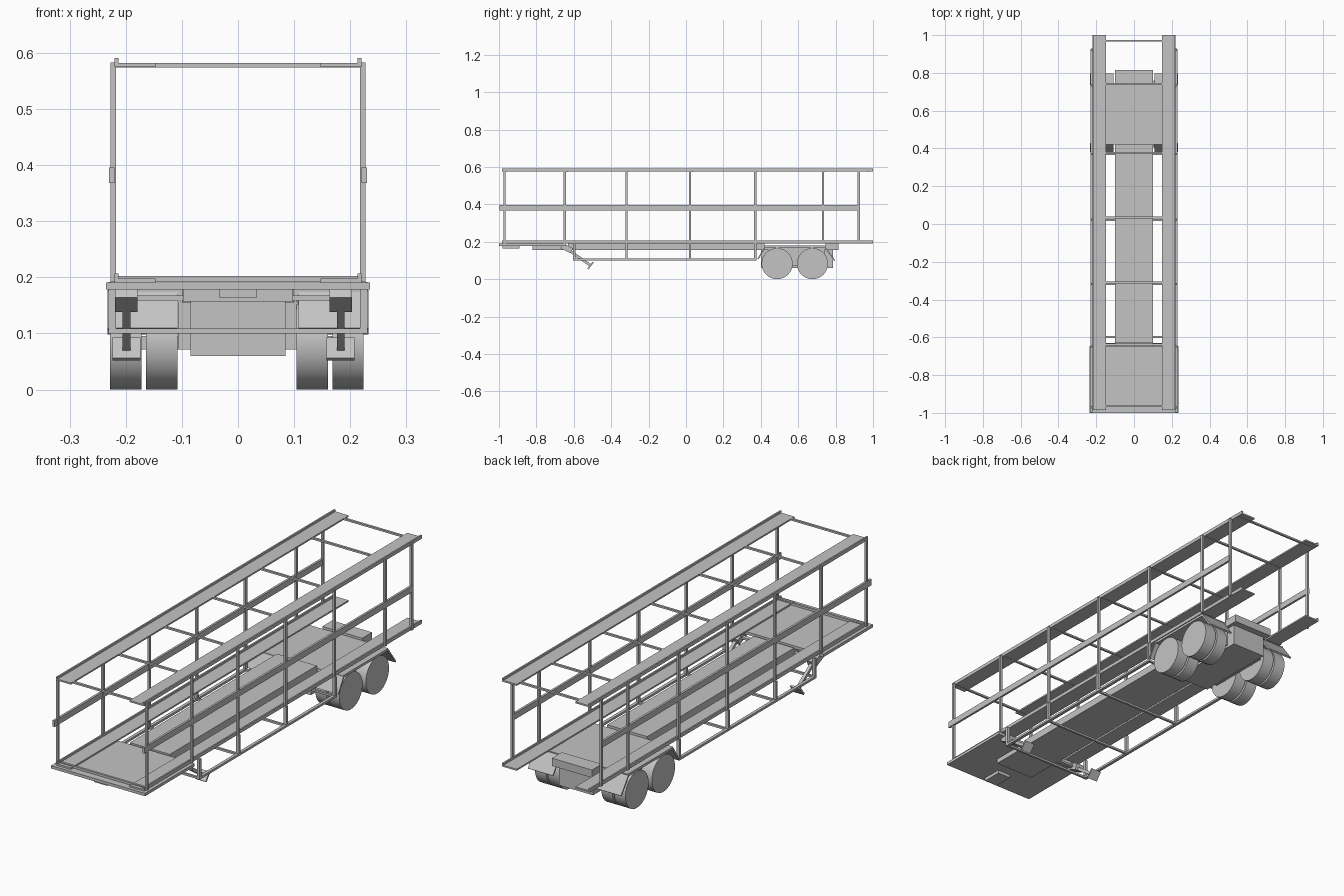
import bpy, bmesh
from math import pi
from mathutils import Matrix, Vector

cube = bpy.data.objects.get("Cube")
if cube:
    bpy.data.objects.remove(cube, do_unlink=True)

grey = bpy.data.materials.new("steel_grey")
grey.use_nodes = True
COLOUR = (0.55, 0.55, 0.55, 1)
grey.diffuse_color = COLOUR
grey.node_tree.nodes["Principled BSDF"].inputs["Base Color"].default_value = COLOUR


def finish(name, bm):
    mesh = bpy.data.meshes.new(name)
    bm.to_mesh(mesh)
    bm.free()
    mesh.materials.append(grey)
    ob = bpy.data.objects.new(name, mesh)
    bpy.context.collection.objects.link(ob)
    return ob


def box(name, x, y, z):
    """Block given by its (low, high) range on each axis."""
    bm = bmesh.new()
    bmesh.ops.create_cube(bm, size=1)
    bm.transform(Matrix.Translation([sum(r) / 2 for r in (x, y, z)])
                 @ Matrix.Diagonal([r[1] - r[0] for r in (x, y, z)] + [1]))
    return finish(name, bm)


def pair(name, x, y, z):
    """The same block on the left and the right."""
    box(name + "_left", x, y, z)
    box(name + "_right", (-x[1], -x[0]), y, z)


def slanted(name, x, start, end, thick):
    """Flat bar running between two (y, z) points."""
    a, b = Vector((0, *start)), Vector((0, *end))
    bm = bmesh.new()
    bmesh.ops.create_cube(bm, size=1)
    turn = (b - a).to_track_quat('Y', 'X').to_matrix().to_4x4()
    bm.transform(Matrix.Translation((a + b) / 2 + Vector((sum(x) / 2, 0, 0))) @ turn
                 @ Matrix.Diagonal((x[1] - x[0], (b - a).length, thick, 1))
                 if abs(turn[0][0]) > 0.5 else
                 Matrix.Translation((a + b) / 2 + Vector((sum(x) / 2, 0, 0))) @ turn
                 @ Matrix.Diagonal((thick, (b - a).length, x[1] - x[0], 1)))
    return finish(name, bm)


# Upper and lower angle rails: wide flange with a small upright lip
for level, z in (("top", 0.575), ("bottom", 0.191)):
    pair(level + "_rail_flange", (0.147, 0.219), (-0.985, 1), (z, z + 0.007))
    pair(level + "_rail_lip", (0.213, 0.22), (-0.985, 1), (z, z + 0.016))

# Side posts and top cross bars
for i, y in enumerate((-0.97, -0.648, -0.318, 0.022, 0.37, 0.733, 0.923)):
    pair(f"side_post_{i}", (0.217, 0.227), (y - 0.006, y + 0.006), (0.192, 0.583))
for i, y in enumerate((-0.965, -0.637, -0.31, 0.035, 0.377, 0.742, 0.97)):
    box(f"top_cross_bar_{i}", (-0.217, 0.217), (y - 0.005, y + 0.005), (0.574, 0.582))
box("bottom_front_cross_bar", (-0.217, 0.217), (-0.97, -0.96), (0.192, 0.202))

# Middle side rail
pair("middle_rail", (0.22, 0.23), (-0.997, 0.926), (0.368, 0.396))

# Front deck, coupling block and neck
box("front_deck", (-0.235, 0.235), (-1, -0.645), (0.178, 0.191))
box("coupling_block", (-0.033, 0.033), (-0.98, -0.89), (0.163, 0.178))
box("neck", (-0.098, 0.098), (-0.82, -0.6), (0.157, 0.178))

# Central spine
box("spine", (-0.1, 0.1), (-0.63, 0.42), (0.157, 0.19))
box("rear_spine", (-0.1, 0.1), (0.42, 0.815), (0.155, 0.175))
box("rear_spine_end", (-0.1, 0.1), (0.745, 0.815), (0.155, 0.19))

# Underslung side guard frame
pair("guard_rail", (0.217, 0.231), (-0.604, 0.377), (0.1, 0.11))
for i, y in enumerate((-0.598, -0.318, 0.022, 0.37)):
    pair(f"guard_post_{i}", (0.217, 0.231), (y - 0.006, y + 0.006), (0.1, 0.192))
    box(f"guard_cross_bar_{i}", (-0.217, 0.217), (y - 0.005, y + 0.005), (0.1, 0.109))

# Folded landing legs
box("landing_leg_cross_bar", (-0.2, 0.2), (-0.65, -0.63), (0.159, 0.168))
for side, x in (("left", 0.183), ("right", -0.199)):
    slanted("landing_bracket_" + side, (x - 0.02, x + 0.02), (-0.665, 0.178), (-0.61, 0.152), 0.03)
    slanted("landing_leg_" + side, (x - 0.007, x + 0.007), (-0.64, 0.165), (-0.51, 0.073), 0.014)
    slanted("landing_foot_" + side, (x - 0.025, x + 0.025), (-0.525, 0.054), (-0.497, 0.09), 0.008)

# Rear platform, mudguards and axle housing
box("rear_platform", (-0.23, 0.23), (0.42, 0.745), (0.168, 0.179))
for side, x in (("left", (0.108, 0.233)), ("right", (-0.233, -0.108))):
    slanted("front_mudguard_" + side, x, (0.385, 0.108), (0.425, 0.175), 0.007)
    slanted("rear_mudguard_" + side, x, (0.74, 0.175), (0.795, 0.1), 0.007)
box("axle_housing", (-0.085, 0.085), (0.4, 0.785), (0.06, 0.157))
box("suspension_beam", (-0.107, 0.107), (0.44, 0.74), (0.071, 0.157))

# Twin wheels on two axles
for axle, y in (("front", 0.487), ("rear", 0.676)):
    box(axle + "_axle", (-0.2, 0.2), (y - 0.012, y + 0.012), (0.071, 0.095))
    for i, x in enumerate((-0.2, -0.136, 0.132, 0.196)):
        bm = bmesh.new()
        bmesh.ops.create_cone(bm, cap_ends=True, segments=32, radius1=0.083,
                              radius2=0.083, depth=0.056)
        bm.transform(Matrix.Translation((x, y, 0.083)) @ Matrix.Rotation(pi / 2, 4, 'Y'))
        wheel = finish(f"{axle}_wheel_{i}", bm)
        bpy.ops.object.select_all(action='DESELECT')
        wheel.select_set(True)
        bpy.context.view_layer.objects.active = wheel
        bpy.ops.object.shade_smooth_by_angle()
